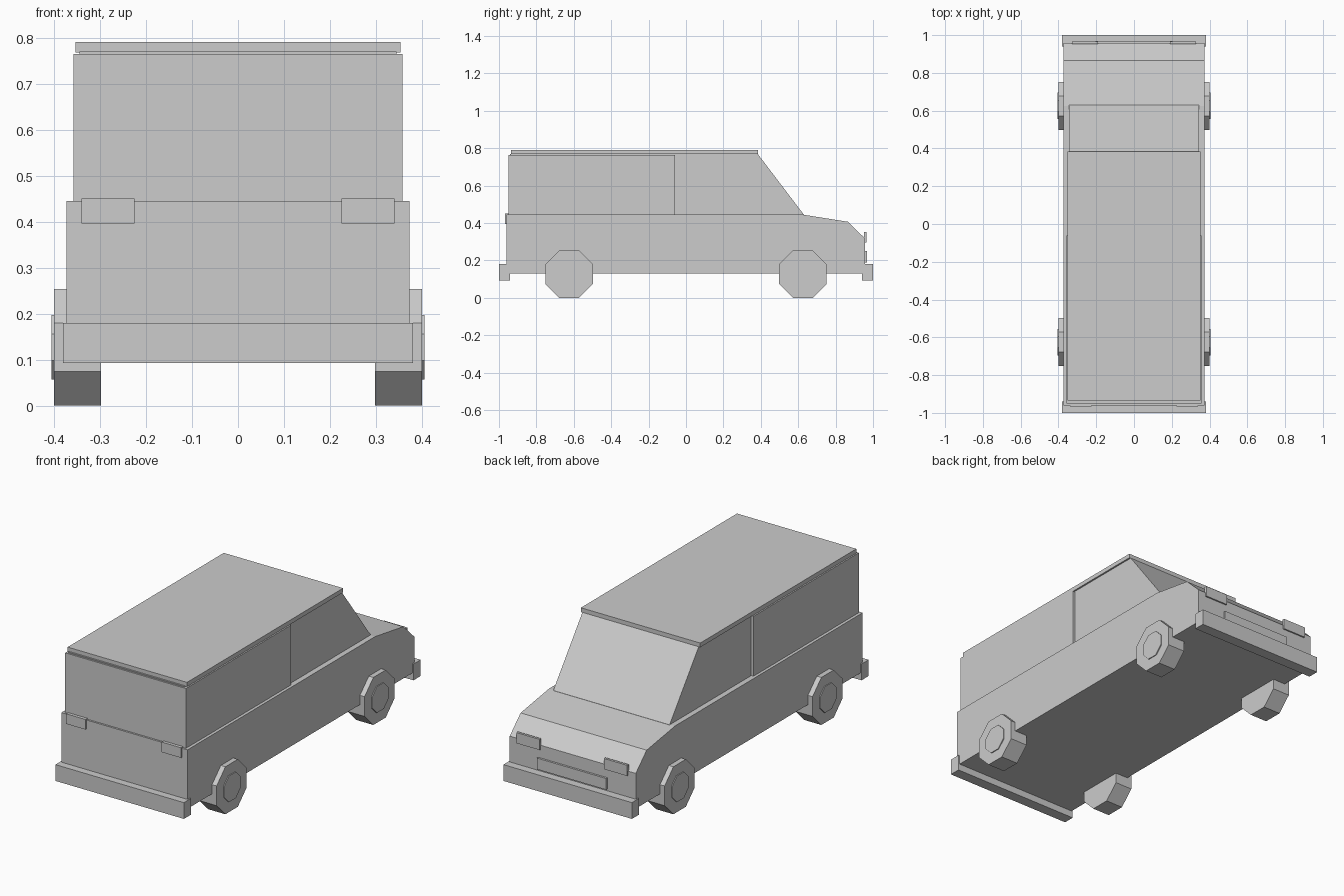
import bpy
import bmesh
import math
from mathutils import Matrix

cube = bpy.data.objects.get("Cube")
if cube:
    bpy.data.objects.remove(cube, do_unlink=True)

GREY = (0.604, 0.604, 0.604, 1)
paint = bpy.data.materials.new("plain_grey")
paint.use_nodes = True
paint.diffuse_color = GREY
paint.node_tree.nodes["Principled BSDF"].inputs["Base Color"].default_value = GREY


def finish(name, bm):
    bmesh.ops.recalc_face_normals(bm, faces=bm.faces)
    mesh = bpy.data.meshes.new(name)
    bm.to_mesh(mesh)
    bm.free()
    mesh.materials.append(paint)
    obj = bpy.data.objects.new(name, mesh)
    bpy.context.collection.objects.link(obj)
    return obj


def extrude_profile(name, profile, half_width):
    """Side outline of (y, z) points, extruded across the width."""
    bm = bmesh.new()
    face = bm.faces.new([bm.verts.new((-half_width, y, z)) for y, z in profile])
    new = bmesh.ops.extrude_face_region(bm, geom=[face])["geom"]
    moved = [v for v in new if isinstance(v, bmesh.types.BMVert)]
    bmesh.ops.translate(bm, verts=moved, vec=(2 * half_width, 0, 0))
    return finish(name, bm)


def box(name, x, y, z):
    """Box given by its (low, high) range on each axis."""
    bm = bmesh.new()
    size = [b - a for a, b in (x, y, z)]
    centre = [(a + b) / 2 for a, b in (x, y, z)]
    bmesh.ops.create_cube(bm, size=1, matrix=Matrix.LocRotScale(centre, None, size))
    return finish(name, bm)


def octagon(name, x, y, z, apothem, width):
    """Eight-sided disc on the x axis, resting on a flat side."""
    bm = bmesh.new()
    radius = apothem / math.cos(math.pi / 8)
    turn = Matrix.Rotation(math.pi / 2, 4, 'Y') @ Matrix.Rotation(math.pi / 8, 4, 'Z')
    bmesh.ops.create_cone(bm, cap_ends=True, segments=8, radius1=radius,
                          radius2=radius, depth=width,
                          matrix=Matrix.Translation((x, y, z)) @ turn)
    return finish(name, bm)


# Lower body with sloping bonnet
extrude_profile("lower_body", [(-0.96, 0.13), (-0.96, 0.445), (0.625, 0.445),
                               (0.865, 0.407), (0.957, 0.318), (0.957, 0.13)], 0.373)

# Cabin, slightly wider rear panels and roof
extrude_profile("cabin", [(-0.942, 0.43), (-0.942, 0.77), (0.383, 0.77),
                          (0.63, 0.445), (0.63, 0.43)], 0.344)
box("rear_cabin_panels", (-0.357, 0.357), (-0.95, -0.06), (0.43, 0.765))
box("roof", (-0.353, 0.353), (-0.935, 0.384), (0.768, 0.791))

# Bumpers and grille
box("rear_bumper", (-0.38, 0.38), (-1, -0.94), (0.093, 0.18))
box("nose_bumper", (-0.38, 0.38), (0.94, 1), (0.093, 0.18))
box("grille", (-0.205, 0.205), (0.94, 0.968), (0.19, 0.25))

# Lamps and wheels on both sides
for side, s in (("left", 1), ("right", -1)):
    def span(a, b):
        return tuple(sorted((s * a, s * b)))
    box(side + "_tail_lamp", span(0.225, 0.34), (-0.967, -0.95), (0.396, 0.45))
    box(side + "_headlamp", span(0.19, 0.328), (0.952, 0.965), (0.295, 0.352))
    for end, y in (("rear", -0.625), ("nose", 0.625)):
        octagon(f"{side}_{end}_tyre", s * 0.349, y, 0.127, 0.127, 0.102)
        octagon(f"{side}_{end}_hub", s * 0.39, y, 0.127, 0.07, 0.03)
